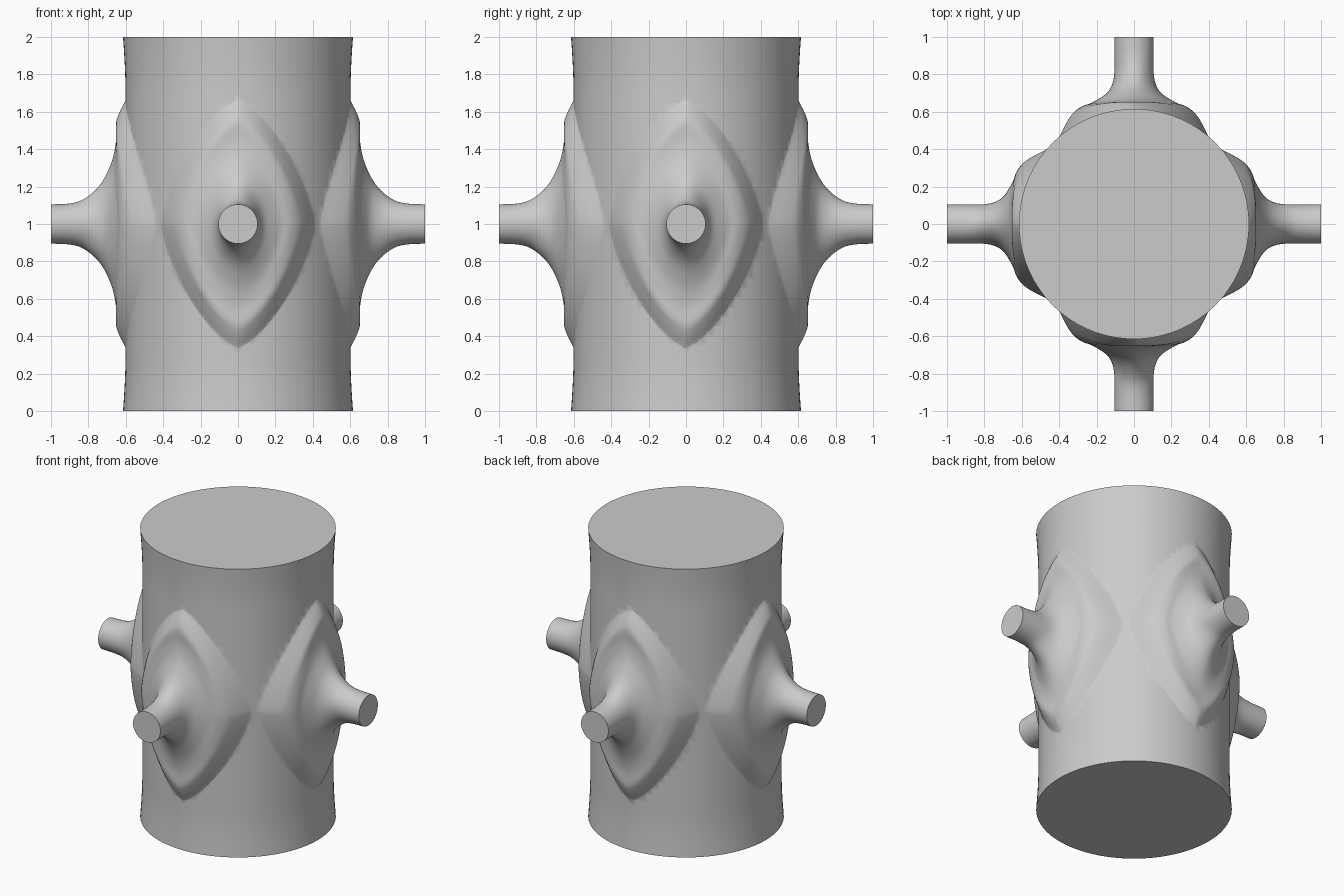
import bpy, bmesh, math
from mathutils import Matrix, Vector

old = bpy.data.objects.get("Cube")
if old:
    bpy.data.objects.remove(old, do_unlink=True)

grey = bpy.data.materials.new("plain grey")
grey.use_nodes = True
grey.diffuse_color = (0.6, 0.6, 0.6, 1)
grey.node_tree.nodes["Principled BSDF"].inputs["Base Color"].default_value = (0.6, 0.6, 0.6, 1)

RADIUS = 0.602
SEGMENTS = 96


def loft(name, rings):
    """Skin closed rings of points and cap both ends."""
    bm = bmesh.new()
    loops = [[bm.verts.new(p) for p in ring] for ring in rings]
    n = len(loops[0])
    for a, b in zip(loops, loops[1:]):
        for i in range(n):
            j = (i + 1) % n
            bm.faces.new((a[i], a[j], b[j], b[i]))
    bm.faces.new(loops[0][::-1])
    bm.faces.new(loops[-1])
    bmesh.ops.recalc_face_normals(bm, faces=bm.faces[:])
    mesh = bpy.data.meshes.new(name)
    bm.to_mesh(mesh)
    bm.free()
    mesh.materials.append(grey)
    obj = bpy.data.objects.new(name, mesh)
    bpy.context.collection.objects.link(obj)
    return obj


def spline(rows, steps=4):
    """Smooth interpolation through the rows of a profile."""
    pts = [Vector(r) for r in rows]
    out = []
    for i in range(len(pts) - 1):
        p0, p1 = pts[max(i - 1, 0)], pts[i]
        p2, p3 = pts[i + 1], pts[min(i + 2, len(pts) - 1)]
        for k in range(steps):
            t = k / steps
            out.append(p1 + (p2 - p0) * (t / 2)
                       + (p0 * 2 - p1 * 5 + p2 * 4 - p3) * (t * t / 2)
                       + (p1 * 3 - p0 - p2 * 3 + p3) * (t ** 3 / 2))
    return out + [pts[-1]]


# Main drum, slightly flared at both ends
def drum_ring(z):
    r = RADIUS + 0.013 * max(0, abs(z - 1) * 4 - 3) ** 1.5
    angles = [math.tau * i / SEGMENTS for i in range(SEGMENTS)]
    return [(r * math.cos(a), r * math.sin(a), z) for a in angles]


drum = loft("drum", [drum_ring(i / 20) for i in range(41)])

# Peg profile: half width, half height, rise at the sides, rise above and below
PROFILE = [
    (0.44, 0.72, -0.02, -0.02), (0.41, 0.66, 0.0, 0.0),
    (0.37, 0.60, 0.05, 0.03), (0.33, 0.54, 0.085, 0.05),
    (0.28, 0.45, 0.095, 0.05), (0.23, 0.36, 0.09, 0.065),
    (0.18, 0.28, 0.10, 0.095), (0.14, 0.21, 0.12, 0.135),
    (0.115, 0.155, 0.16, 0.19), (0.105, 0.12, 0.22, 0.25),
    (0.104, 0.107, 0.32, 0.32),
]


def peg_ring(width, height, side, upright, flat_x=None):
    # Rings turn from round on the peg to diamond shaped on the drum
    power = 1.0 + 0.4 * min(1, max(0, (width - 0.105) / 0.25))
    ring = []
    for i in range(SEGMENTS):
        a = math.tau * i / SEGMENTS
        c, s = math.cos(a), math.sin(a)
        y = width * math.copysign(abs(c) ** power, c)
        z = height * math.copysign(abs(s) ** power, s)
        rise = side * c * c + upright * s * s
        x = math.sqrt(RADIUS ** 2 - y * y) + rise if flat_x is None else flat_x
        ring.append((x, y, 1 + z))
    return ring


peg_rings = [peg_ring(0.25, 0.4, 0, 0, 0.35)]
peg_rings += [peg_ring(*row) for row in spline(PROFILE)]
peg_rings.append(peg_ring(0.105, 0.105, 0, 0, 1.0))

# Four pegs, merged into the drum
for k, side in enumerate(("left", "back", "right", "front")):
    peg = loft(side + "_peg", peg_rings)
    peg.data.transform(Matrix.Rotation(k * math.pi / 2, 4, "Z"))
    peg.hide_render = True
    union = drum.modifiers.new(side + " union", "BOOLEAN")
    union.operation = "UNION"
    union.solver = "EXACT"
    union.object = peg

bpy.context.view_layer.update()
merged = bpy.data.meshes.new_from_object(drum.evaluated_get(bpy.context.evaluated_depsgraph_get()))
drum.modifiers.clear()
drum.data = merged
drum.name = "drum_with_pegs"
for side in ("left", "back", "right", "front"):
    bpy.data.objects.remove(bpy.data.objects[side + "_peg"], do_unlink=True)

bpy.ops.object.select_all(action="DESELECT")
drum.select_set(True)
bpy.context.view_layer.objects.active = drum
bpy.ops.object.shade_smooth_by_angle(angle=math.radians(50))
